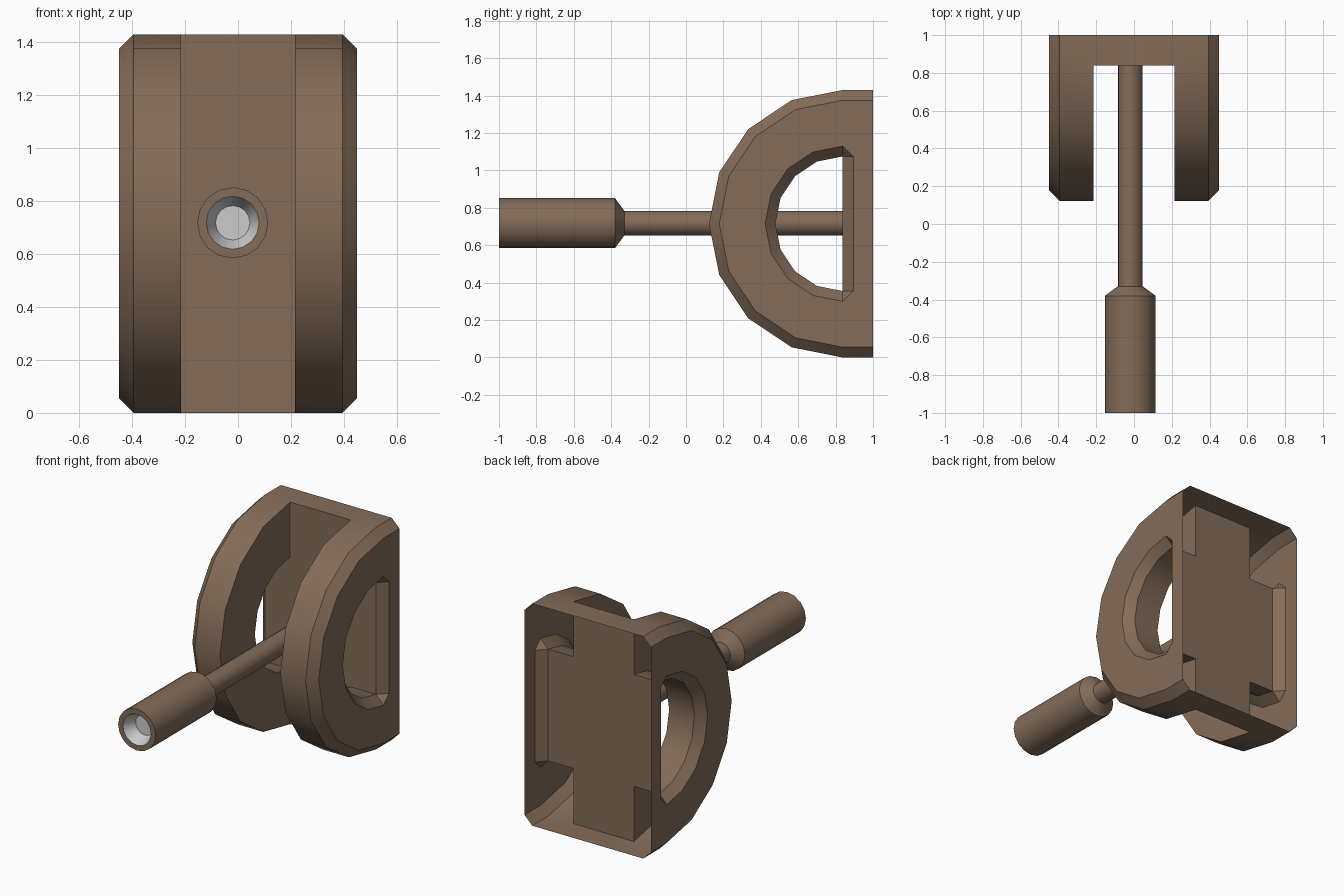
import bpy, bmesh
from math import sin, cos, pi, radians

if "Cube" in bpy.data.objects:
    bpy.data.objects.remove(bpy.data.objects["Cube"])

MID_Z = 0.715      # height of the arc centre
ARC_Y = 0.838      # where the straight back part begins

brown = bpy.data.materials.new("brown")
brown.diffuse_color = (0.23, 0.15, 0.10, 1)
brown.use_nodes = True
brown.node_tree.nodes["Principled BSDF"].inputs["Base Color"].default_value = brown.diffuse_color


def finish(bm, name, mat=None, merge=True):
    if merge:
        bmesh.ops.remove_doubles(bm, verts=bm.verts, dist=0.0005)
    bmesh.ops.recalc_face_normals(bm, faces=bm.faces)
    mesh = bpy.data.meshes.new(name)
    bm.to_mesh(mesh)
    bm.free()
    ob = bpy.data.objects.new(name, mesh)
    bpy.context.collection.objects.link(ob)
    if mat:
        mesh.materials.append(mat)
    bpy.ops.object.select_all(action='DESELECT')
    ob.select_set(True)
    bpy.context.view_layer.objects.active = ob
    bpy.ops.object.shade_smooth_by_angle(angle=radians(30))
    return ob


def d_ring(bm, x, r, back_y, back_h):
    """D-shaped loop: half circle of 8 sides, then two back corners."""
    pts = [(ARC_Y - r * sin(pi * i / 8), MID_Z + r * cos(pi * i / 8)) for i in range(9)]
    pts += [(back_y, MID_Z - back_h), (back_y, MID_Z + back_h)]
    return [bm.verts.new((x, y, z)) for y, z in pts]


def bridge(bm, a, b, segments):
    n = len(a)
    for i in segments:
        j = (i + 1) % n
        bm.faces.new((a[i], a[j], b[j], b[i]))


# Bracket: hollow D-shaped cheeks, open at the back, joined by a front panel
bm = bmesh.new()
rim_in = d_ring(bm, 0.215, 0.715, 1.0, 0.715)
rim_out = d_ring(bm, 0.395, 0.715, 1.0, 0.715)
face_out = d_ring(bm, 0.45, 0.66, 1.0, 0.66)
hole_face = d_ring(bm, 0.45, 0.415, 0.895, 0.36)
hole_out = d_ring(bm, 0.395, 0.36, ARC_Y, 0.36)
hole_in = d_ring(bm, 0.215, 0.36, ARC_Y, 0.36)
open_back = [i for i in range(11) if i != 9]
bridge(bm, rim_in, rim_out, open_back)
bridge(bm, rim_out, face_out, open_back)
bridge(bm, face_out, hole_face, range(11))
bridge(bm, hole_face, hole_out, range(11))
bridge(bm, hole_out, hole_in, [i for i in range(11) if i not in (8, 10)])
bridge(bm, hole_in, rim_in, range(8))

# Front panel with top and bottom strips (half, mirrored below)
heights = [MID_Z + h for h in (0.715, 0.36, -0.36, -0.715)]
path = [(1.0, heights[0])] + [(ARC_Y, z) for z in heights] + [(1.0, heights[-1])]
centre = [bm.verts.new((0, y, z)) for y, z in path]
side = [bm.verts.new((0.215, y, z)) for y, z in path]
bridge(bm, centre, side, range(5))
bracket = finish(bm, "bracket", brown)
mirror = bracket.modifiers.new("mirror", 'MIRROR')
mirror.use_axis[0] = True


def lathe(name, profile, mat=None, cap_end=False, sides=16):
    """Spin (y, radius) pairs around the rod axis."""
    bm = bmesh.new()
    rings = []
    for y, r in profile:
        rings.append([bm.verts.new((-0.02 + r * cos(2 * pi * i / sides), y,
                                    0.718 + r * sin(2 * pi * i / sides)))
                      for i in range(sides)])
    for a, b in zip(rings, rings[1:]):
        bridge(bm, a, b, range(sides))
    if cap_end:
        bm.faces.new(rings[-1])
    return finish(bm, name, mat)


# Rod with thicker front sleeve
lathe("rod", [(ARC_Y, 0.066), (-0.33, 0.066), (-0.38, 0.134), (-1.0, 0.134), (-1.0, 0.10)], brown)

# Tapered grey bore in the sleeve's end
bore = lathe("bore", [(-1.0, 0.10), (-0.92, 0.065)], cap_end=True)
bore.data.flip_normals()
